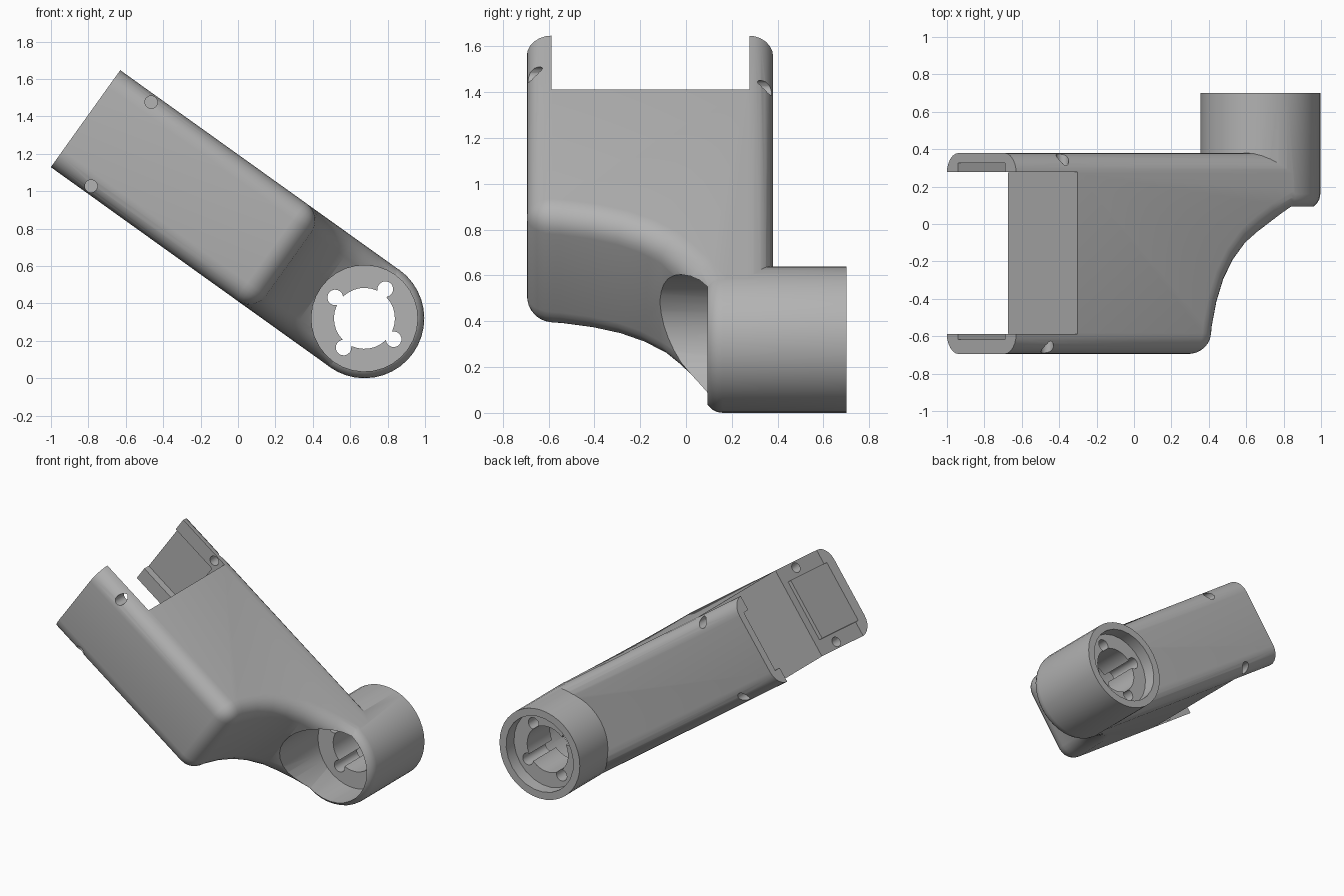
import bpy, bmesh, math
from mathutils import Matrix

old = bpy.data.objects.get("Cube")
if old:
    bpy.data.objects.remove(old, do_unlink=True)

HALF = 0.319       # half width of the arm
END = -1.834       # open end of the arm, along its own axis
FRONT, BACK = -0.695, 0.38

grey = bpy.data.materials.new("plain_grey")
grey.use_nodes = True
colour = (0.45, 0.45, 0.45, 1)
grey.diffuse_color = colour
grey.node_tree.nodes["Principled BSDF"].inputs["Base Color"].default_value = colour


def finish(name, bm):
    bmesh.ops.recalc_face_normals(bm, faces=bm.faces)
    mesh = bpy.data.meshes.new(name)
    bm.to_mesh(mesh)
    bm.free()
    obj = bpy.data.objects.new(name, mesh)
    bpy.context.collection.objects.link(obj)
    mesh.materials.append(grey)
    return obj


def box(name, x, y, z):
    bm = bmesh.new()
    bmesh.ops.create_cube(bm, size=1)
    for v in bm.verts:
        v.co = [lo + (c + 0.5) * (hi - lo) for c, (lo, hi) in zip(v.co, (x, y, z))]
    return finish(name, bm)


def cylinder(name, r, y0, y1, x=0, z=0, sides=32, rounding=0):
    bm = bmesh.new()
    move = Matrix.Translation((x, (y0 + y1) / 2, z)) @ Matrix.Rotation(math.pi / 2, 4, 'X')
    bmesh.ops.create_cone(bm, cap_ends=True, segments=sides, radius1=r, radius2=r,
                          depth=y1 - y0, matrix=move)
    if rounding:
        rim = [e for e in bm.edges if all(abs(v.co.y - y0) < 1e-4 for v in e.verts)]
        bmesh.ops.bevel(bm, geom=rim, offset=rounding, segments=5, profile=0.5, affect='EDGES')
    return finish(name, bm)


def combine(target, tool, operation):
    mod = target.modifiers.new(operation.lower(), 'BOOLEAN')
    mod.object, mod.operation, mod.solver = tool, operation, 'EXACT'
    bpy.context.view_layer.objects.active = target
    bpy.ops.object.modifier_apply(modifier=mod.name)
    bpy.data.objects.remove(tool, do_unlink=True)


# Arm: side profile with a hollow curve towards the hub, extruded across the width
profile = [(-2.1, BACK), (-2.1, FRONT), (-0.51, FRONT), (-0.495, -0.55), (-0.465, -0.42),
           (-0.42, -0.3), (-0.36, -0.2), (-0.28, -0.11), (-0.19, -0.045), (-0.1, 0.01),
           (0, 0.06), (0, BACK)]
bm = bmesh.new()
face = bm.faces.new([bm.verts.new((x, y, -HALF)) for x, y in profile])
top = bmesh.ops.extrude_face_region(bm, geom=[face])["geom"]
for v in top:
    if isinstance(v, bmesh.types.BMVert):
        v.co.z = HALF
bmesh.ops.recalc_face_normals(bm, faces=bm.faces)


def rounded(edge):
    a, b = (v.co for v in edge.verts)
    at_end = abs(a.x - b.x) < 1e-4 and (a.x < -2 or a.x > -0.01)
    along = abs(a.z - b.z) < 1e-4
    front_corner = abs(a.x + 0.51) < 1e-3 and abs(b.x + 0.51) < 1e-3
    return (along and not at_end) or front_corner


bmesh.ops.bevel(bm, geom=[e for e in bm.edges if rounded(e)], offset=0.11, segments=6,
                profile=0.5, affect='EDGES', clamp_overlap=False)
arm = finish("arm_bracket", bm)

# Hub: round sleeve joined to the arm, bored from the front and recessed at the back
combine(arm, cylinder("hub", 0.32, 0.08, 0.70, sides=40, rounding=0.08), 'UNION')
combine(arm, cylinder("front_bore", 0.284, -1, 0.35), 'DIFFERENCE')
combine(arm, cylinder("back_recess", 0.268, 0.61, 1, sides=24), 'DIFFERENCE')
combine(arm, cylinder("centre_hole", 0.163, 0, 1), 'DIFFERENCE')
for i in range(4):
    a = i * math.pi / 2
    combine(arm, cylinder("screw_slot", 0.042, 0, 1, 0.192 * math.cos(a), 0.192 * math.sin(a), 16),
            'DIFFERENCE')

# Fork: squared end, wide gap between two cheeks, shallow pockets inside the cheeks
combine(arm, box("end_trim", (-3, END), (-1, 1), (-1, 1)), 'DIFFERENCE')
combine(arm, box("fork_gap", (-3, -1.43), (-0.587, 0.277), (-1, 1)), 'DIFFERENCE')
combine(arm, box("cheek_pockets", (-3, -1.48), (-0.617, 0.327), (-0.215, 0.215)), 'DIFFERENCE')

# Screw holes near the cheek edges
for side in (-1, 1):
    combine(arm, cylinder("front_hole", 0.034, -1, -0.3, -1.6, side * 0.276, 16), 'DIFFERENCE')
    combine(arm, cylinder("back_hole", 0.034, 0.1, 1, -1.5, side * 0.276, 16), 'DIFFERENCE')

# Tilt the arm and set the hub on the ground
arm.data.transform(Matrix.Translation((0.676, 0, 0.32)) @ Matrix.Rotation(math.radians(35.6), 4, 'Y'))
bpy.ops.object.select_all(action='DESELECT')
arm.select_set(True)
bpy.context.view_layer.objects.active = arm
bpy.ops.object.shade_smooth_by_angle(angle=math.radians(30))
